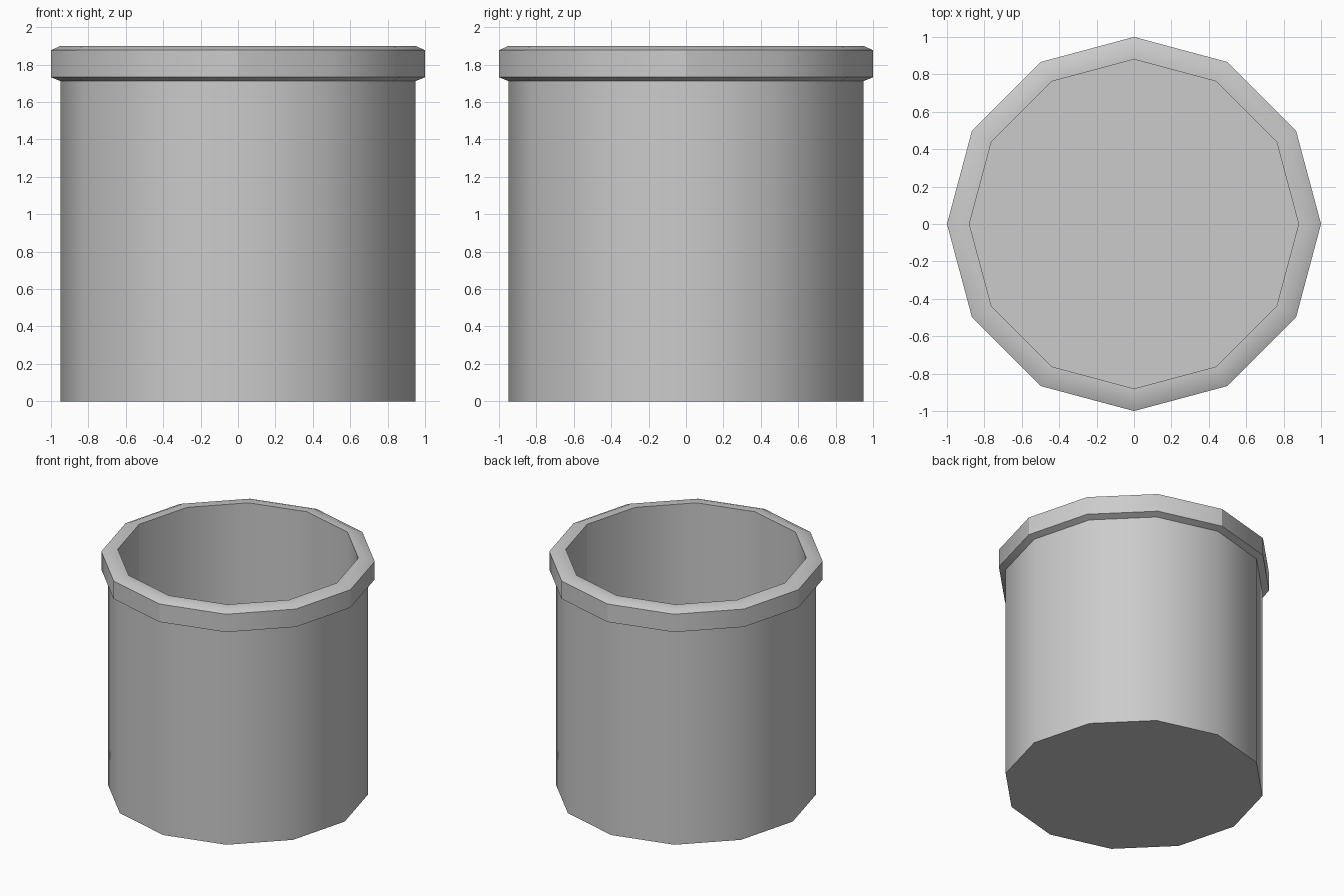
import bpy, bmesh, math

if "Cube" in bpy.data.objects:
    bpy.data.objects.remove(bpy.data.objects["Cube"])

SIDES = 12

def lathe(name, profile):
    """Revolve an (r, z) profile about z; open ends are capped with polygons."""
    bm = bmesh.new()
    rings = []
    for r, z in profile:
        rings.append([bm.verts.new((r * math.cos(2 * math.pi * i / SIDES),
                                    r * math.sin(2 * math.pi * i / SIDES), z))
                      for i in range(SIDES)])
    for a, b in zip(rings, rings[1:]):
        for i in range(SIDES):
            j = (i + 1) % SIDES
            bm.faces.new((a[i], a[j], b[j], b[i]))
    bm.faces.new(list(reversed(rings[0])))
    bm.faces.new(rings[-1])
    bmesh.ops.recalc_face_normals(bm, faces=bm.faces)
    mesh = bpy.data.meshes.new(name)
    bm.to_mesh(mesh)
    bm.free()
    obj = bpy.data.objects.new(name, mesh)
    bpy.context.collection.objects.link(obj)
    bpy.context.view_layer.objects.active = obj
    obj.select_set(True)
    bpy.ops.object.shade_smooth_by_angle(angle=math.radians(30))
    obj.select_set(False)
    return obj

# Cup: outer wall, bevelled rim band, inner wall and floor
lathe("cup", [
    (0.95, 0.0), (0.95, 1.712),
    (1.0, 1.733), (1.0, 1.877),
    (0.95, 1.90), (0.88, 1.90),
    (0.88, 0.07),
])
